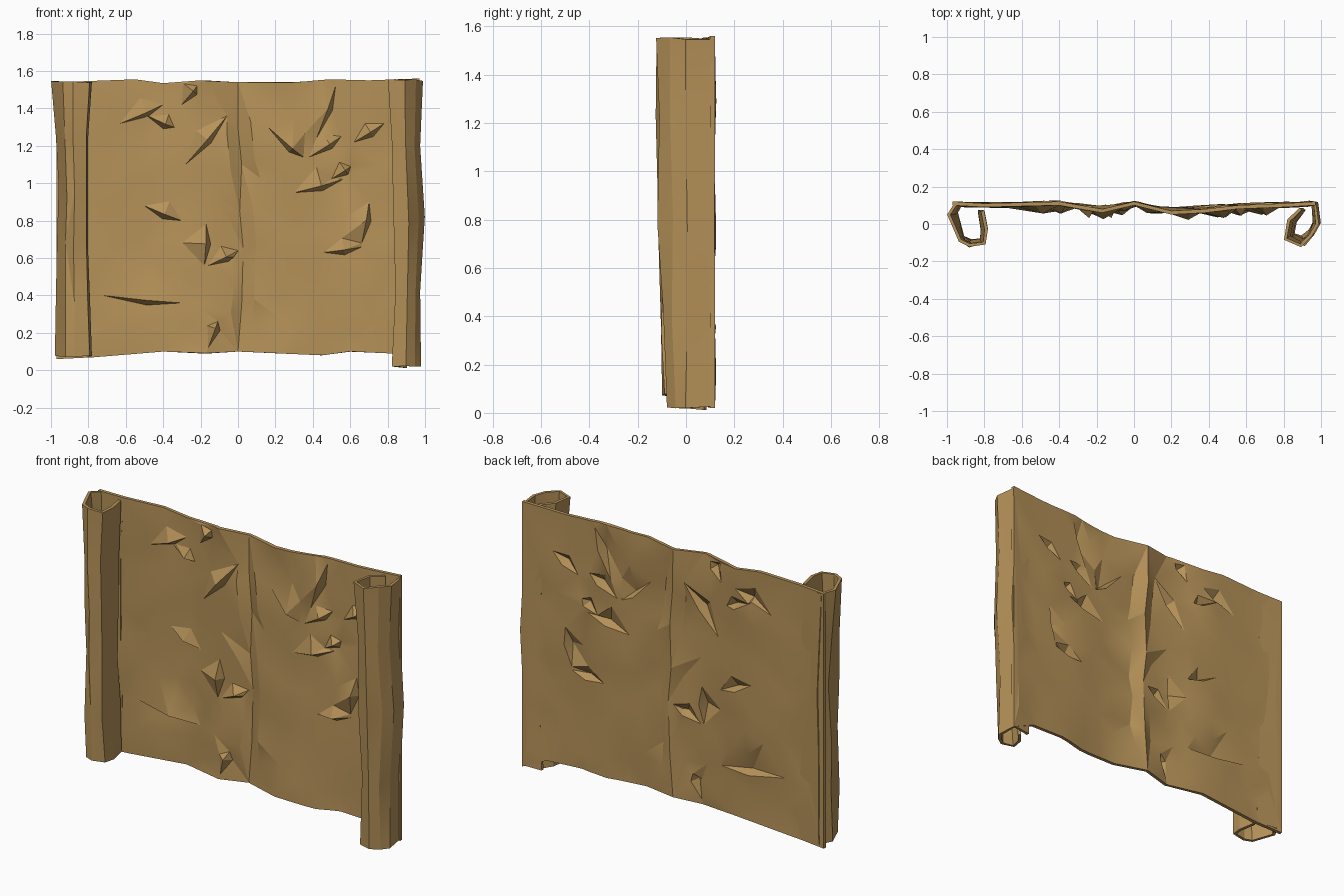
import bpy, bmesh, random
from mathutils import Vector
from mathutils.geometry import delaunay_2d_cdt

random.seed(4)
if "Cube" in bpy.data.objects:
    bpy.data.objects.remove(bpy.data.objects["Cube"], do_unlink=True)

# Single parchment colour
tan = bpy.data.materials.new("parchment tan")
colour = (0.47, 0.29, 0.10, 1)
tan.use_nodes = True
tan.diffuse_color = colour
shader = tan.node_tree.nodes["Principled BSDF"]
shader.inputs["Base Color"].default_value = colour
shader.inputs["Roughness"].default_value = 0.9


def lerp_table(table, t):
    """Piecewise linear lookup in a list of (position, value) pairs."""
    for (a, va), (b, vb) in zip(table, table[1:]):
        if t <= b:
            return va + (vb - va) * max(0, (t - a) / (b - a))
    return table[-1][1]


def make_object(name, verts, faces, thickness):
    mesh = bpy.data.meshes.new(name)
    mesh.from_pydata(verts, [], faces)
    mesh.materials.append(tan)
    bm = bmesh.new()
    bm.from_mesh(mesh)
    bmesh.ops.recalc_face_normals(bm, faces=bm.faces)
    bm.to_mesh(mesh)
    bm.free()
    obj = bpy.data.objects.new(name, mesh)
    bpy.context.collection.objects.link(obj)
    solid = obj.modifiers.new("paper thickness", 'SOLIDIFY')
    solid.thickness = thickness
    solid.offset = 0
    bpy.ops.object.select_all(action='DESELECT')
    obj.select_set(True)
    bpy.context.view_layer.objects.active = obj
    bpy.ops.object.modifier_apply(modifier=solid.name)
    bpy.ops.object.shade_smooth_by_angle(angle=0.35)
    return obj


# Gentle waves across the sheet, and its uneven lower and upper edges
wave = [(-.97, .11), (-.8, .1), (-.4, .11), (-.17, .07), (0, .11),
        (.2, .06), (.38, .07), (.55, .09), (.8, .1), (.97, .11)]
lower = [(-.97, .06), (-.77, .07), (-.4, .1), (-.17, .09), (0, .1),
         (.45, .08), (.6, .1), (.82, .09), (.97, .02)]
upper = [(-.97, 1.54), (-.55, 1.555), (-.4, 1.535), (-.2, 1.55), (0, 1.54),
         (.3, 1.54), (.5, 1.555), (.7, 1.55), (.97, 1.56)]


def base_depth(x, z):
    strength = 0.55 + 0.45 * abs(z - 0.8) / 0.75
    return 0.105 + (lerp_table(wave, x) - 0.105) * strength


# Creases: start x, start z, end x, end z, flank width
creases = [
    (-.72, .4, -.3, .36, .1), (-.18, .56, -.17, .78, .12),
    (-.16, .56, .0, .64, .06), (-.5, .88, -.3, .8, .07),
    (-.28, 1.1, -.06, 1.36, .07), (-.63, 1.32, -.4, 1.42, .08),
    (-.3, 1.42, -.22, 1.52, .06), (-.5, 1.36, -.34, 1.3, .05),
    (.16, 1.3, .35, 1.14, .1), (.3, .95, .56, 1.02, .1),
    (.38, 1.14, .55, 1.25, .06), (.42, 1.24, .52, 1.52, .1),
    (.62, 1.22, .78, 1.32, .05), (.46, .63, .66, .66, .06),
    (.66, .68, .7, .9, .1), (-.16, .12, -.11, .26, .04),
    (.5, 1.02, .6, 1.09, .05),
]

points, depths, edges = [], [], []


def add_point(x, z, push=0.0):
    points.append(Vector((x, z)))
    depths.append(max(0.03, base_depth(x, z) - push))
    return len(points) - 1


# Outline of the sheet
xs = sorted({p[0] for p in wave + lower + upper})
outline = [add_point(x, lerp_table(lower, x)) for x in xs]
outline += [add_point(x, lerp_table(upper, x)) for x in reversed(xs)]

# Vertical centre fold, a back-pointing valley that wanders slightly
middle = xs.index(0)
fold = [outline[middle]]
for z, x in ((.35, .02), (.65, .03), (.85, .01), (1.1, .02), (1.3, .0)):
    fold.append(add_point(x, z, -.005))
    add_point(x + .07, z + .03, .025)
    add_point(x - .06, z - .04, .02)
fold.append(outline[len(xs) + len(xs) - 1 - middle])
edges += list(zip(fold, fold[1:]))

# Sharp asymmetric creases: steep on one side, shallow on the other
for x1, z1, x2, z2, width in creases:
    a, b = Vector((x1, z1)), Vector((x2, z2))
    along = (b - a).normalized()
    side = Vector((-along.y, along.x))
    peak = a.lerp(b, random.uniform(.5, .75))
    ids = [add_point(*a), add_point(*peak, .042), add_point(*b)]
    edges += list(zip(ids, ids[1:]))
    steep = add_point(*(peak - side * .025), -.008)
    edges += [(ids[0], steep), (steep, ids[2])]
    add_point(*(peak + side * width), .005)

# Loose filler points for the crumpled facets
for _ in range(700):
    p = Vector((random.uniform(-.94, .94), random.uniform(.15, 1.48)))
    if min((p - q).length for q in points) > .1:
        add_point(p.x, p.y, random.uniform(-.007, .007))

flat, _, tris, origin, _, _ = delaunay_2d_cdt(points, edges, [outline], 1, 1e-5)
sheet_verts = []
for p, source in zip(flat, origin):
    y = depths[source[0]] if source else base_depth(p.x, p.y)
    sheet_verts.append((p.x, y, p.y))
make_object("parchment_sheet", sheet_verts, tris, .02)


def make_roll(name, profile, levels):
    """Loft a curled section; levels hold z, outer x, inner x, front y."""
    x_low, x_high = min(p[0] for p in profile), max(p[0] for p in profile)
    y_low = min(p[1] for p in profile)
    verts, faces, n = [], [], len(profile)
    for row, (z, left, right, front) in enumerate(levels):
        end = row in (0, len(levels) - 1)
        for x, y in profile:
            wobble = 0 if end else random.uniform(-.012, .012)
            t = (x - x_low) / (x_high - x_low)
            depth = y * front / y_low if y < 0 else y
            tilt = random.uniform(-.008, .008) if end else wobble * 3
            verts.append((left + (right - left) * t, depth + wobble * (y < .08),
                          z + tilt))
    for r in range(len(levels) - 1):
        for c in range(n - 1):
            i = r * n + c
            quad = (i, i + 1, i + n + 1, i + n)
            # Alternate diagonals for an irregular papery surface
            if (r + c) % 2:
                faces += [quad[:3], (quad[0], quad[2], quad[3])]
            else:
                faces += [(quad[0], quad[1], quad[3]), quad[1:]]
    return make_object(name, verts, faces, .018)


# Curled ends, rolled forward from the sheet
make_roll("right_roll",
          [(-.8, .1), (-.95, .112), (-.99, .05), (-.93, -.09), (-.88, -.115),
           (-.8, -.105), (-.79, -.03), (-.81, .07)],
          [(.07, -.97, -.79, -.09), (.35, -.965, -.8, -.1),
           (.65, -.96, -.81, -.105), (.95, -.95, -.81, -.11),
           (1.25, -.965, -.81, -.11), (1.54, -.99, -.79, -.113)])
make_roll("left_roll",
          [(.83, .1), (.975, .112), (.99, .0), (.95, -.06), (.89, -.115),
           (.8, -.08), (.82, .02), (.89, .08)],
          [(.02, .83, .97, -.07), (.4, .85, .965, -.095),
           (.8, .84, .99, -.105), (1.2, .83, .965, -.112),
           (1.55, .81, .98, -.115)])
